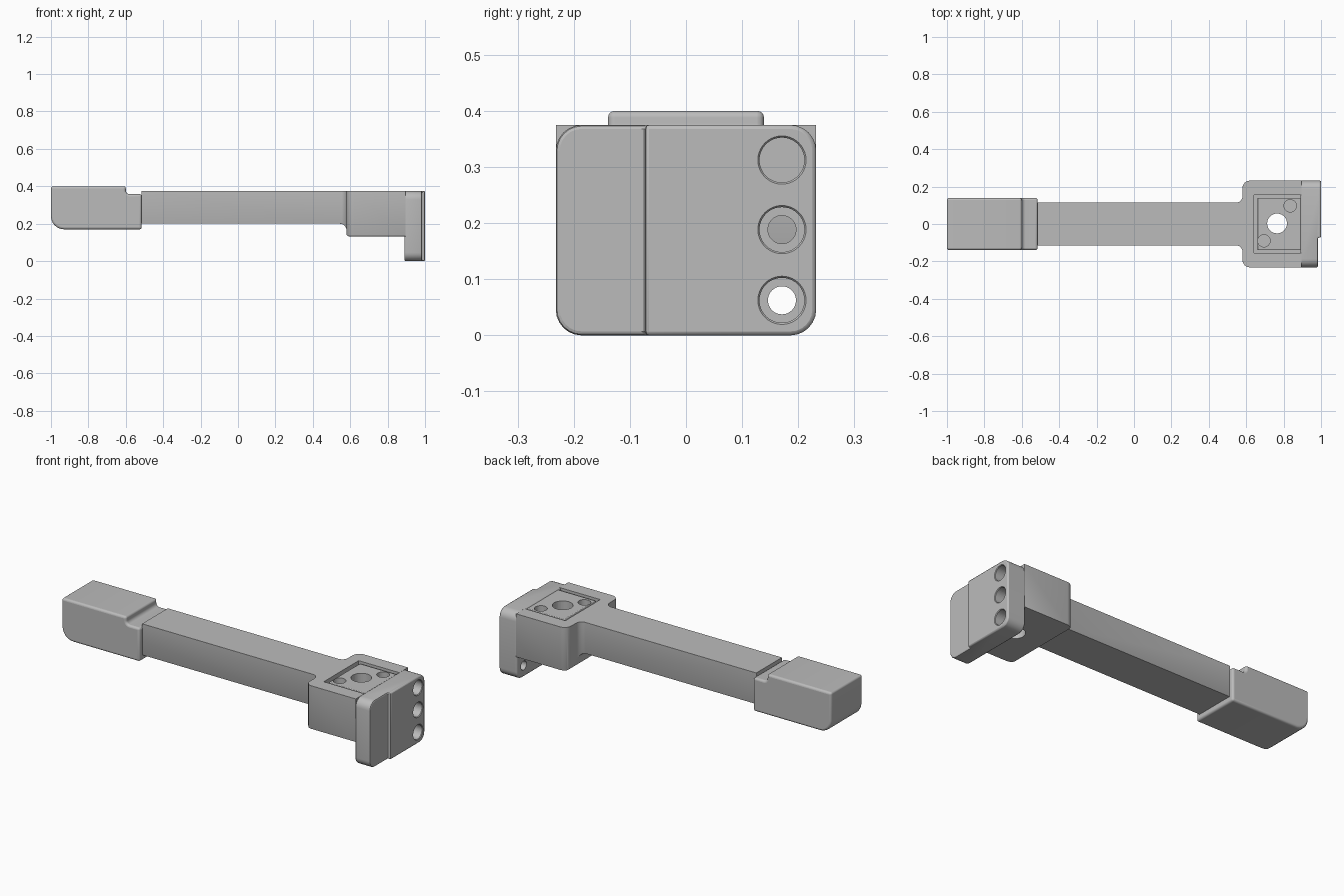
import bpy, bmesh, math
from mathutils import Vector, Matrix

cube = bpy.data.objects.get("Cube")
if cube:
    bpy.data.objects.remove(cube, do_unlink=True)

grey = bpy.data.materials.new("machined grey")
grey.use_nodes = True
colour = (0.5, 0.5, 0.5, 1)
grey.diffuse_color = colour
grey.node_tree.nodes["Principled BSDF"].inputs["Base Color"].default_value = colour


def rounded(corners, steps=6):
    """Outline of right-angled corners (a, b, radius)."""
    out = []
    n = len(corners)
    for i, (a, b, r) in enumerate(corners):
        p = Vector((a, b))
        if not r:
            out.append(p)
            continue
        u = (Vector(corners[i - 1][:2]) - p).normalized() * r
        v = (Vector(corners[(i + 1) % n][:2]) - p).normalized() * r
        for k in range(steps + 1):
            t = math.pi / 2 * k / steps
            out.append(p + u + v - v * math.cos(t) - u * math.sin(t))
    return out


def rect(a0, a1, b0, b1, r=0):
    return rounded([(a0, b0, r), (a1, b0, r), (a1, b1, r), (a0, b1, r)])


def finish(name, bm, cutter=False):
    bmesh.ops.recalc_face_normals(bm, faces=bm.faces[:])
    mesh = bpy.data.meshes.new(name)
    bm.to_mesh(mesh)
    bm.free()
    mesh.materials.append(grey)
    obj = bpy.data.objects.new(name, mesh)
    bpy.context.collection.objects.link(obj)
    if cutter:
        obj.hide_render = True
        obj.hide_set(True)
    return obj


def prism(name, outline, axis, lo, hi, cutter=False):
    place = {"x": lambda p, h: (h, p[0], p[1]),
             "y": lambda p, h: (p[0], h, p[1]),
             "z": lambda p, h: (p[0], p[1], h)}[axis]
    bm = bmesh.new()
    face = bm.faces.new([bm.verts.new(place(p, lo)) for p in outline])
    ext = bmesh.ops.extrude_face_region(bm, geom=[face])["geom"]
    shift = Vector(place((0, 0), hi - lo))
    bmesh.ops.translate(bm, vec=shift, verts=[v for v in ext if isinstance(v, bmesh.types.BMVert)])
    if face.is_valid and not any(len(e.link_faces) > 1 for e in face.edges):
        bm.faces.remove(face)
    return finish(name, bm, cutter)


def drill(name, centre, axis, r1, r2, depth):
    bm = bmesh.new()
    turn = Matrix.Rotation(math.pi / 2, 4, "Y") if axis == "x" else Matrix()
    bmesh.ops.create_cone(bm, cap_ends=True, segments=40, radius1=r1, radius2=r2,
                          depth=depth, matrix=Matrix.Translation(centre) @ turn)
    return finish(name, bm, True)


def boolean(obj, cutter, operation="DIFFERENCE"):
    m = obj.modifiers.new(cutter.name, "BOOLEAN")
    m.operation, m.solver, m.object = operation, "EXACT", cutter


def bevel(obj, width, segments=2):
    m = obj.modifiers.new("edge bevel", "BEVEL")
    m.width, m.segments = width, segments
    m.limit_method, m.angle_limit = "ANGLE", math.radians(40)


# Grip with raised end and lower collar
grip = prism("grip", rounded([(-1, .17, .07), (-.515, .17, 0), (-.515, .358, 0),
                              (-.60, .358, .02), (-.60, .4, .012), (-1, .4, .012)]),
             "y", -.139, .139)
bevel(grip, .014, 4)

# Arm and head: plan outline trimmed by a side outline
half = [(.895, .232, 0), (.58, .232, .04), (.58, .114, .035), (-.517, .114, 0)]
plan = half + [(x, -y, r) for x, y, r in reversed(half)]
arm = prism("arm_and_head", rounded(plan), "z", .1, .375)
side = prism("arm_side_cutter",
             rounded([(-.6, .2, 0), (.58, .2, .035), (.58, .133, .012), (.95, .133, 0),
                      (.95, .45, 0), (-.6, .45, 0)]), "y", -.4, .4, True)
boolean(arm, side, "INTERSECT")
bevel(arm, .006)

# Pocket in the head, tongue that sits in it
pocket = prism("pocket_cutter", rect(.642, .95, -.155, .155), "z", .33, .45, True)
boolean(arm, pocket)
tongue = prism("tongue", rect(.66, .905, -.14, .14), "z", .31, .37)
bevel(tongue, .004)

# Head holes: one through, two blind
bore = drill("centre_bore_cutter", (.765, .003, .25), "z", .053, .053, .5)
boolean(arm, bore)
boolean(tongue, bore)
for i, (x, y) in enumerate([(.835, .097), (.695, -.09)]):
    pin = drill("pin_hole_cutter_%d" % i, (x, y, .38), "z", .033, .033, .1)
    boolean(tongue, pin)

# End plate with a stepped outer face
plate = prism("end_plate", rect(-.232, .232, 0, .375, .046), "x", .89, 1)
step = prism("plate_step_cutter", rect(-.4, -.073, -.1, .5), "x", .983, 1.1, True)
boolean(plate, step)
bevel(plate, .007)

# Counterbored holes down one side of the plate
for i, z in enumerate([.0625, .1885, .3125]):
    boolean(plate, drill("counterbore_cutter_%d" % i, (.98, .171, z), "x", .04, .04, .08))
    boolean(plate, drill("rim_cutter_%d" % i, (1, .171, z), "x", .038, .048, .012))
    if i < 2:
        boolean(plate, drill("screw_hole_cutter_%d" % i, (.93, .171, z), "x", .025, .025, .2))

# Smooth curved areas, keep corners crisp
for obj in (grip, arm, tongue, plate):
    bpy.ops.object.select_all(action="DESELECT")
    obj.select_set(True)
    bpy.context.view_layer.objects.active = obj
    bpy.ops.object.shade_smooth_by_angle(angle=math.radians(35))
